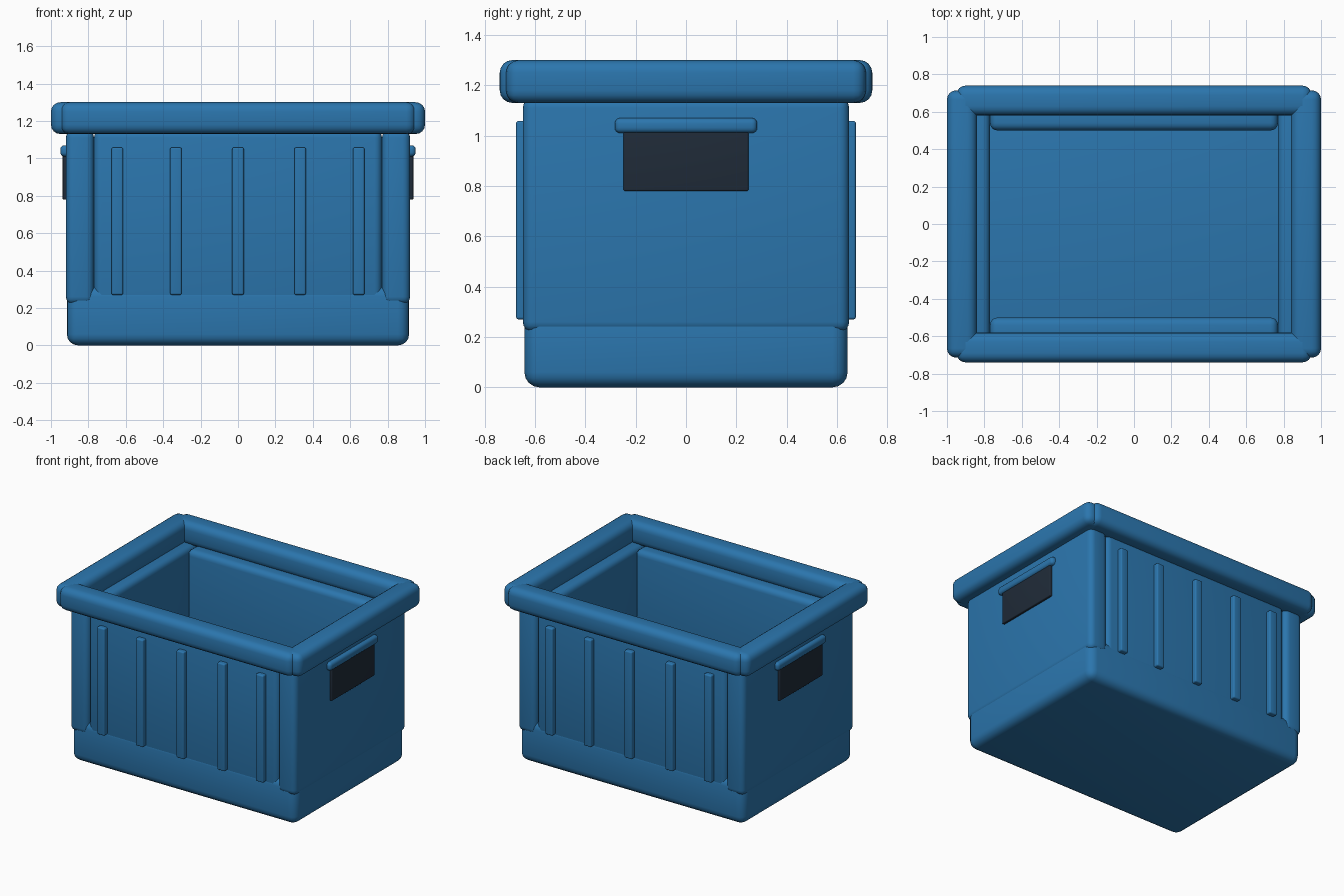
import bpy, bmesh

if "Cube" in bpy.data.objects:
    bpy.data.objects.remove(bpy.data.objects["Cube"])


def material(name, rgb):
    m = bpy.data.materials.new(name)
    m.diffuse_color = (*rgb, 1)
    m.use_nodes = True
    m.node_tree.nodes["Principled BSDF"].inputs["Base Color"].default_value = m.diffuse_color
    return m


BLUE = material("blue_plastic", (0.024, 0.18, 0.42))
DARK = material("dark_recess", (0.014, 0.024, 0.04))


def block(name, lo, hi, radius, mat=BLUE, segments=4):
    """Rounded box between two opposite corners."""
    bm = bmesh.new()
    bmesh.ops.create_cube(bm, size=1)
    for v in bm.verts:
        v.co = [(a + b) / 2 + c * (b - a) for a, b, c in zip(lo, hi, v.co)]
    bmesh.ops.bevel(bm, geom=bm.edges[:], offset=radius, segments=segments,
                    profile=0.5, affect='EDGES', clamp_overlap=True)
    bmesh.ops.recalc_face_normals(bm, faces=bm.faces[:])
    me = bpy.data.meshes.new(name)
    bm.to_mesh(me)
    bm.free()
    me.materials.append(mat)
    ob = bpy.data.objects.new(name, me)
    bpy.context.collection.objects.link(ob)
    bpy.ops.object.select_all(action='DESELECT')
    ob.select_set(True)
    bpy.context.view_layer.objects.active = ob
    bpy.ops.object.shade_smooth_by_angle()
    return ob


def block_sided(name, axis, sign, near, far, lo, hi, radius, mat=BLUE):
    """Block spanning near..far from the centre along axis, on the given side."""
    lo, hi = list(lo), list(hi)
    lo[axis], hi[axis] = sorted((sign * near, sign * far))
    return block(name, lo, hi, radius, mat)


# solid base tub
block("base", (-0.915, -0.642, 0), (0.915, 0.642, 0.32), 0.06)

for s, side in ((-1, "front"), (1, "back")):
    # long wall and rim bar
    block_sided(side + "_wall", 1, s, 0.50, 0.64, (-0.77, 0, 0.22), (0.77, 0, 1.15), 0.04)
    block_sided(side + "_rim", 1, s, 0.58, 0.74, (-0.95, 0, 1.13), (0.95, 0, 1.30), 0.05)
    # vertical stiffening ribs
    for i, x in enumerate((-0.645, -0.332, 0, 0.332, 0.645)):
        block_sided(f"{side}_rib_{i + 1}", 1, s, 0.61, 0.675,
                    (x - 0.031, 0, 0.27), (x + 0.031, 0, 1.058), 0.01)

for s, side in ((-1, "left"), (1, "right")):
    # end wall and rim bar
    block_sided(side + "_wall", 0, s, 0.77, 0.92, (0, -0.648, 0.22), (0, 0.648, 1.15), 0.04)
    block_sided(side + "_rim", 0, s, 0.84, 1.00, (0, -0.715, 1.13), (0, 0.715, 1.30), 0.05)
    # dark hand hole with grip above it
    block_sided(side + "_hand_hole", 0, s, 0.88, 0.938,
                (0, -0.248, 0.78), (0, 0.248, 1.04), 0.006, DARK)
    block_sided(side + "_grip", 0, s, 0.88, 0.95,
                (0, -0.283, 1.01), (0, 0.283, 1.07), 0.022)
